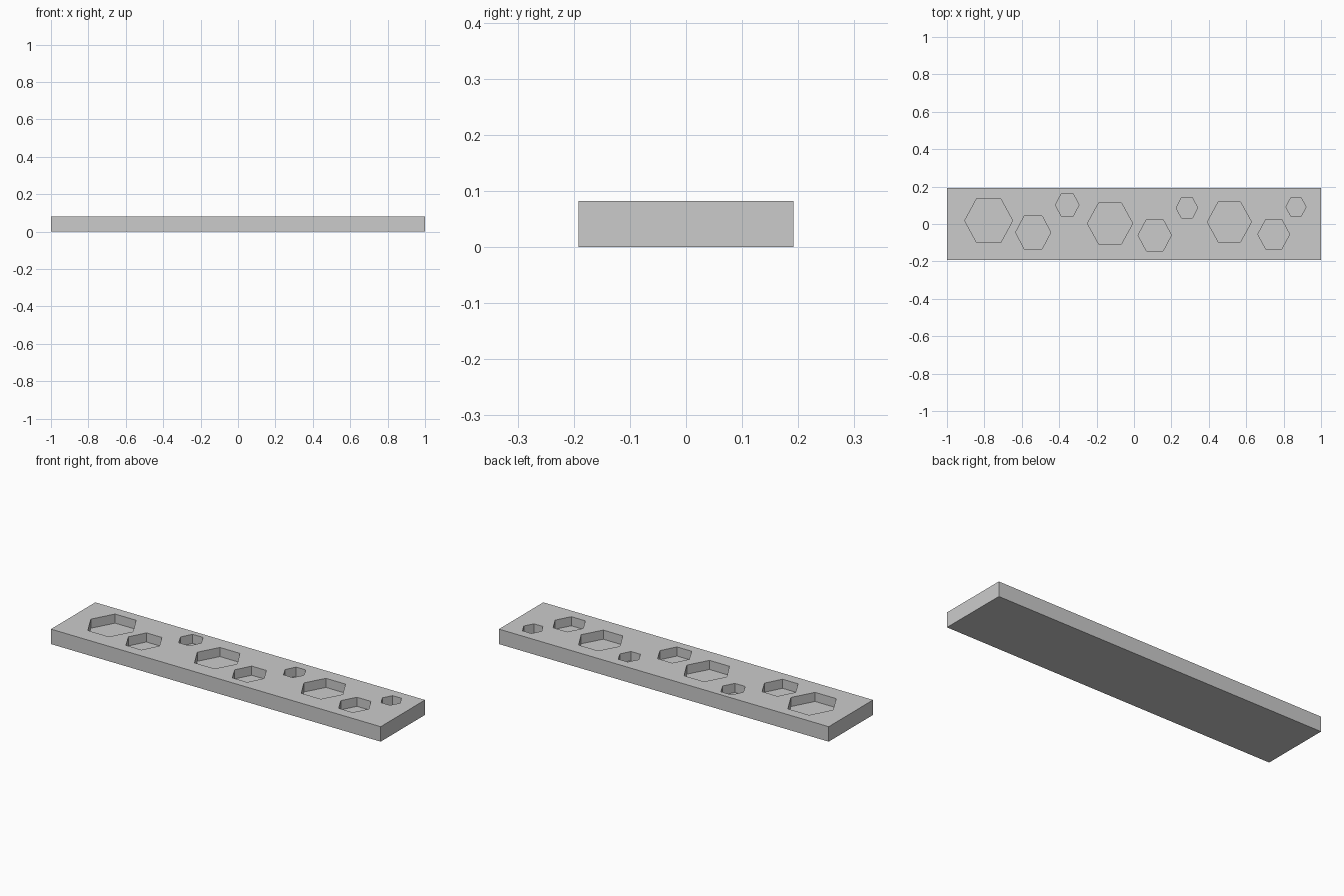
import bpy, bmesh
from math import sin, cos, tau
from mathutils import Vector

LENGTH, WIDTH, THICK, DEPTH = 2.0, 0.384, 0.082, 0.05

cube = bpy.data.objects.get("Cube")
if cube:
    bpy.data.objects.remove(cube)

grey = bpy.data.materials.new("plain_grey")
grey.use_nodes = True
colour = (0.6, 0.6, 0.6, 1)
grey.diffuse_color = colour
grey.node_tree.nodes["Principled BSDF"].inputs["Base Color"].default_value = colour


def make_object(name, bm):
    bmesh.ops.recalc_face_normals(bm, faces=bm.faces)
    mesh = bpy.data.meshes.new(name)
    bm.to_mesh(mesh)
    bm.free()
    mesh.materials.append(grey)
    obj = bpy.data.objects.new(name, mesh)
    bpy.context.collection.objects.link(obj)
    return obj


def add_hex_prism(bm, x, y, width, height):
    """Hexagon with flat front and back sides, running up from the pocket floor."""
    ring = [bm.verts.new((x + cos(i * tau / 6) * width / 2,
                          y + sin(i * tau / 6) / sin(tau / 6) * height / 2,
                          THICK - DEPTH)) for i in range(6)]
    floor = bm.faces.new(ring)
    top = bmesh.ops.extrude_face_region(bm, geom=[floor], use_keep_orig=True)
    verts = [v for v in top["geom"] if isinstance(v, bmesh.types.BMVert)]
    bmesh.ops.translate(bm, verts=verts, vec=(0, 0, DEPTH * 2))


# Flat plank
bm = bmesh.new()
bmesh.ops.create_cube(bm, size=1)
bmesh.ops.scale(bm, verts=bm.verts, vec=Vector((LENGTH, WIDTH, THICK)))
bmesh.ops.translate(bm, verts=bm.verts, vec=(0, 0, THICK / 2))
plank = make_object("plank", bm)

# Hexagonal pockets: centre x, centre y, width, height
pockets = [
    (-0.777, 0.018, 0.256, 0.236), (-0.128, 0.003, 0.242, 0.22), (0.51, 0.011, 0.236, 0.214),
    (-0.539, -0.045, 0.188, 0.178), (0.111, -0.06, 0.178, 0.168), (0.747, -0.055, 0.17, 0.158),
    (-0.357, 0.102, 0.126, 0.12), (0.283, 0.086, 0.115, 0.11), (0.866, 0.091, 0.108, 0.1),
]
bm = bmesh.new()
for pocket in pockets:
    add_hex_prism(bm, *pocket)
cutter = make_object("pocket_cutter", bm)
cutter.hide_render = True

# Cut the pockets and discard the cutter
cut = plank.modifiers.new("pockets", "BOOLEAN")
cut.operation = "DIFFERENCE"
cut.solver = "EXACT"
cut.object = cutter
bpy.context.view_layer.objects.active = plank
bpy.ops.object.modifier_apply(modifier=cut.name)
bpy.data.objects.remove(cutter)
